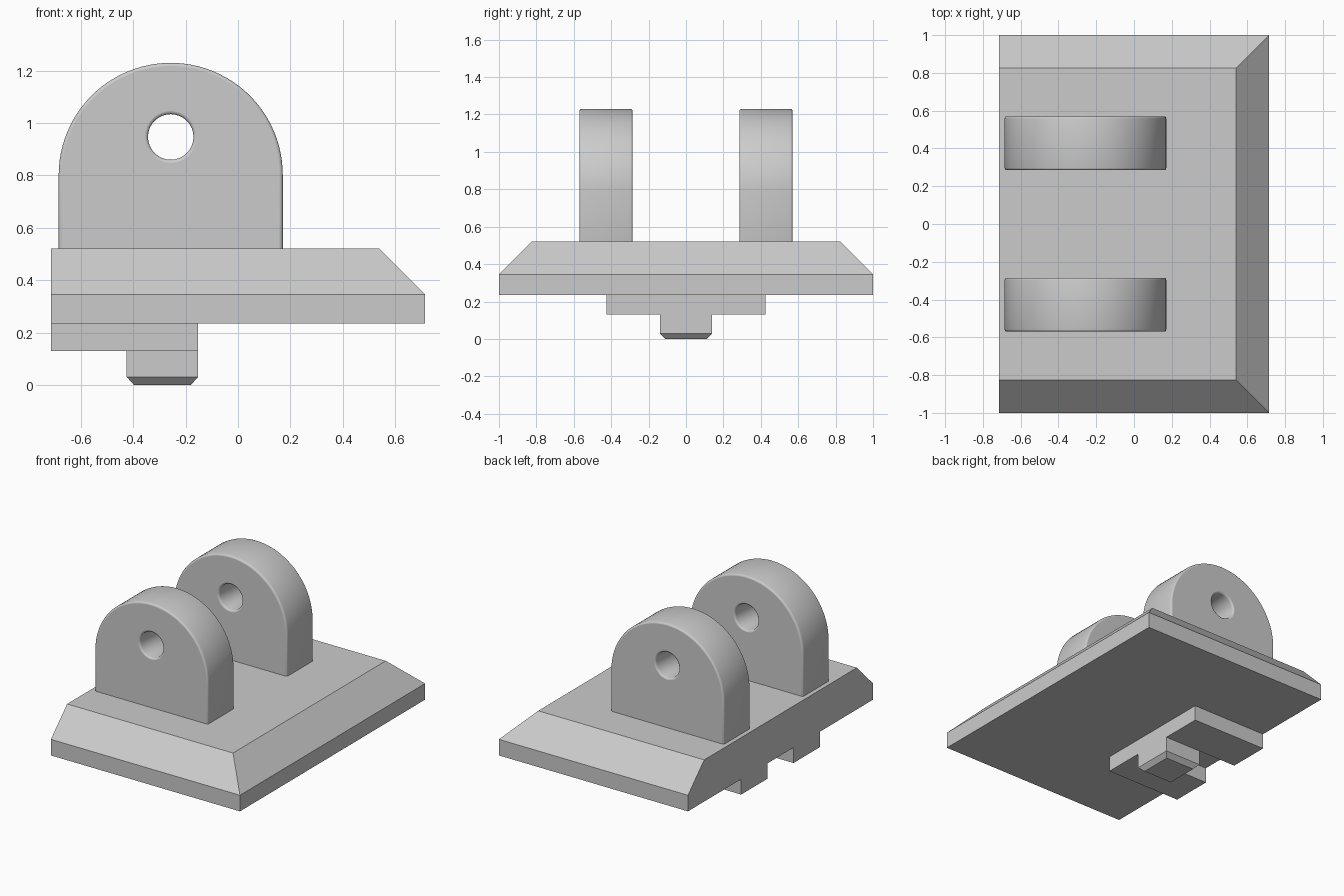
import bpy, bmesh
from math import pi, cos, sin, radians

cube = bpy.data.objects.get("Cube")
if cube:
    bpy.data.objects.remove(cube, do_unlink=True)

grey = bpy.data.materials.new("plain_grey")
grey.use_nodes = True
colour = (0.6, 0.6, 0.6, 1)
grey.diffuse_color = colour
grey.node_tree.nodes["Principled BSDF"].inputs["Base Color"].default_value = colour


def finish(bm, name):
    bmesh.ops.recalc_face_normals(bm, faces=bm.faces)
    mesh = bpy.data.meshes.new(name)
    bm.to_mesh(mesh)
    bm.free()
    mesh.materials.append(grey)
    obj = bpy.data.objects.new(name, mesh)
    bpy.context.collection.objects.link(obj)
    return obj


def stack(name, levels):
    """Closed solid through rectangles (x0, x1, y0, y1, z), bottom to top."""
    bm = bmesh.new()
    rings = [[bm.verts.new((x, y, z)) for x, y in ((x0, y0), (x1, y0), (x1, y1), (x0, y1))]
             for x0, x1, y0, y1, z in levels]
    bm.faces.new(rings[0])
    bm.faces.new(rings[-1])
    for low, high in zip(rings, rings[1:]):
        for i in range(4):
            j = (i + 1) % 4
            bm.faces.new((low[i], low[j], high[j], high[i]))
    return finish(bm, name)


def prism(name, outline, y0, y1):
    """Extrude an (x, z) outline along y."""
    bm = bmesh.new()
    face = bm.faces.new([bm.verts.new((x, y0, z)) for x, z in outline])
    new = bmesh.ops.extrude_face_region(bm, geom=[face])["geom"]
    bmesh.ops.translate(bm, vec=(0, y1 - y0, 0),
                        verts=[v for v in new if isinstance(v, bmesh.types.BMVert)])
    return finish(bm, name)


def arc(cx, cz, r, end, steps):
    return [(cx + r * cos(end * i / steps), cz + r * sin(end * i / steps))
            for i in range(steps + 1)]


# Base plate, sloped on three sides
back, edge = -0.715, 0.715
stack("base_plate", [(back, edge, -1, 1, 0.235),
                     (back, edge, -1, 1, 0.345),
                     (back, 0.54, -0.825, 0.825, 0.52)])

# Two feet and a chamfered peg between them
for name, y0, y1 in (("front_foot", -0.425, -0.14), ("rear_foot", 0.14, 0.425)):
    stack(name, [(back, -0.152, y0, y1, 0.13), (back, -0.152, y0, y1, 0.235)])
stack("locating_peg", [(-0.398, -0.18, -0.11, 0.11, 0),
                       (-0.425, -0.152, -0.14, 0.14, 0.03),
                       (-0.425, -0.152, -0.14, 0.14, 0.235)])

# Two round-topped lugs with a pin hole
centre, radius = -0.257, 0.428
outline = arc(centre, 0.802, radius, pi, 48)
outline += [(centre - radius, 0.48), (centre + radius, 0.48)]
for name, y0, y1 in (("front_lug", -0.57, -0.285), ("rear_lug", 0.285, 0.57)):
    lug = prism(name, outline, y0, y1)
    cutter = prism("hole_cutter", arc(centre, 0.947, 0.087, 2 * pi, 32)[:-1], y0 - 0.1, y1 + 0.1)
    cutter.hide_render = True
    cut = lug.modifiers.new("pin_hole", "BOOLEAN")
    cut.operation, cut.solver, cut.object = "DIFFERENCE", "EXACT", cutter
    soft = lug.modifiers.new("soft_edges", "BEVEL")
    soft.width, soft.segments = 0.012, 3
    soft.limit_method, soft.angle_limit = "ANGLE", radians(40)
    bpy.ops.object.select_all(action="DESELECT")
    lug.select_set(True)
    bpy.context.view_layer.objects.active = lug
    for modifier in ("pin_hole", "soft_edges"):
        bpy.ops.object.modifier_apply(modifier=modifier)
    bpy.data.objects.remove(cutter, do_unlink=True)
    bpy.ops.object.shade_smooth_by_angle(angle=radians(40))
    # Keep the broad sides flat
    for face in lug.data.polygons:
        if abs(face.normal.y) > 0.99:
            face.use_smooth = False
